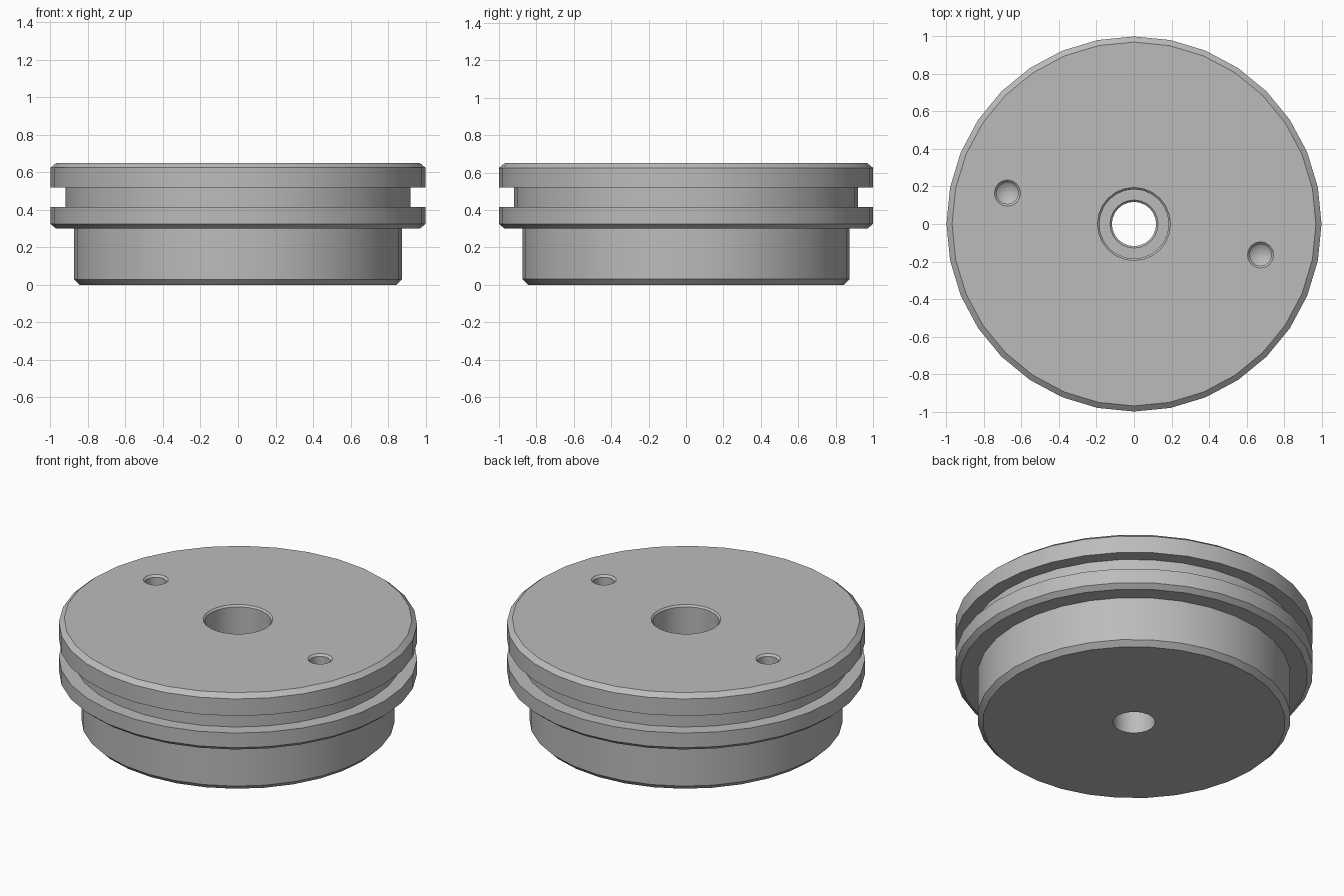
import bpy, bmesh, math

if "Cube" in bpy.data.objects:
    bpy.data.objects.remove(bpy.data.objects["Cube"], do_unlink=True)

steel = bpy.data.materials.new("steel grey")
steel.use_nodes = True
GREY = (0.5, 0.5, 0.5, 1)
steel.diffuse_color = GREY
steel.node_tree.nodes["Principled BSDF"].inputs["Base Color"].default_value = GREY


def turned(name, profile, sides, location=(0, 0, 0)):
    """Solid of revolution from (radius, z) points, bottom to top, with closed ends."""
    bm = bmesh.new()
    rings = []
    for r, z in profile:
        if r == 0:
            rings.append([bm.verts.new((0, 0, z))])
        else:
            angles = [2 * math.pi * i / sides for i in range(sides)]
            rings.append([bm.verts.new((r * math.cos(a), r * math.sin(a), z)) for a in angles])
    for low, high in zip(rings, rings[1:]):
        for i in range(sides):
            j = (i + 1) % sides
            if len(low) == 1:
                bm.faces.new((low[0], high[j], high[i]))
            else:
                bm.faces.new((low[i], low[j], high[j], high[i]))
    for ring in (rings[0], rings[-1]):
        if len(ring) > 1:
            bm.faces.new(ring)
    bmesh.ops.recalc_face_normals(bm, faces=bm.faces)
    mesh = bpy.data.meshes.new(name)
    bm.to_mesh(mesh)
    bm.free()
    mesh.materials.append(steel)
    obj = bpy.data.objects.new(name, mesh)
    obj.location = location
    bpy.context.collection.objects.link(obj)
    return obj


TOP = 0.65

# Grooved disc with a narrower lower boss and chamfered rims
body = turned("grooved_disc", [
    (0.845, 0), (0.875, 0.03), (0.875, 0.30), (0.97, 0.30), (1, 0.325), (1, 0.415),
    (0.92, 0.415), (0.92, 0.52), (1, 0.52), (1, 0.625), (0.97, TOP)], 32)

# Stepped centre bore
cutters = [turned("bore_cutter", [
    (0.118, -0.1), (0.118, 0.29), (0.128, 0.30), (0.185, 0.30),
    (0.185, TOP - 0.01), (0.195, TOP), (0.195, TOP + 0.1)], 24)]

# Two drilled pin holes with conical floors
for side in (-1, 1):
    cutters.append(turned("pin_hole_cutter", [
        (0, -0.22), (0.058, -0.18), (0.058, -0.012), (0.07, 0), (0.07, 0.1)],
        16, (side * 0.675, -side * 0.165, TOP)))

# Cut the holes, then drop the cutters
bpy.context.view_layer.objects.active = body
body.select_set(True)
for cutter in cutters:
    cutter.hide_render = True
    cut = body.modifiers.new("cut", "BOOLEAN")
    cut.operation = "DIFFERENCE"
    cut.solver = "EXACT"
    cut.object = cutter
    bpy.ops.object.modifier_apply(modifier=cut.name)
    bpy.data.objects.remove(cutter, do_unlink=True)
bpy.ops.object.shade_smooth_by_angle(angle=math.radians(30))
